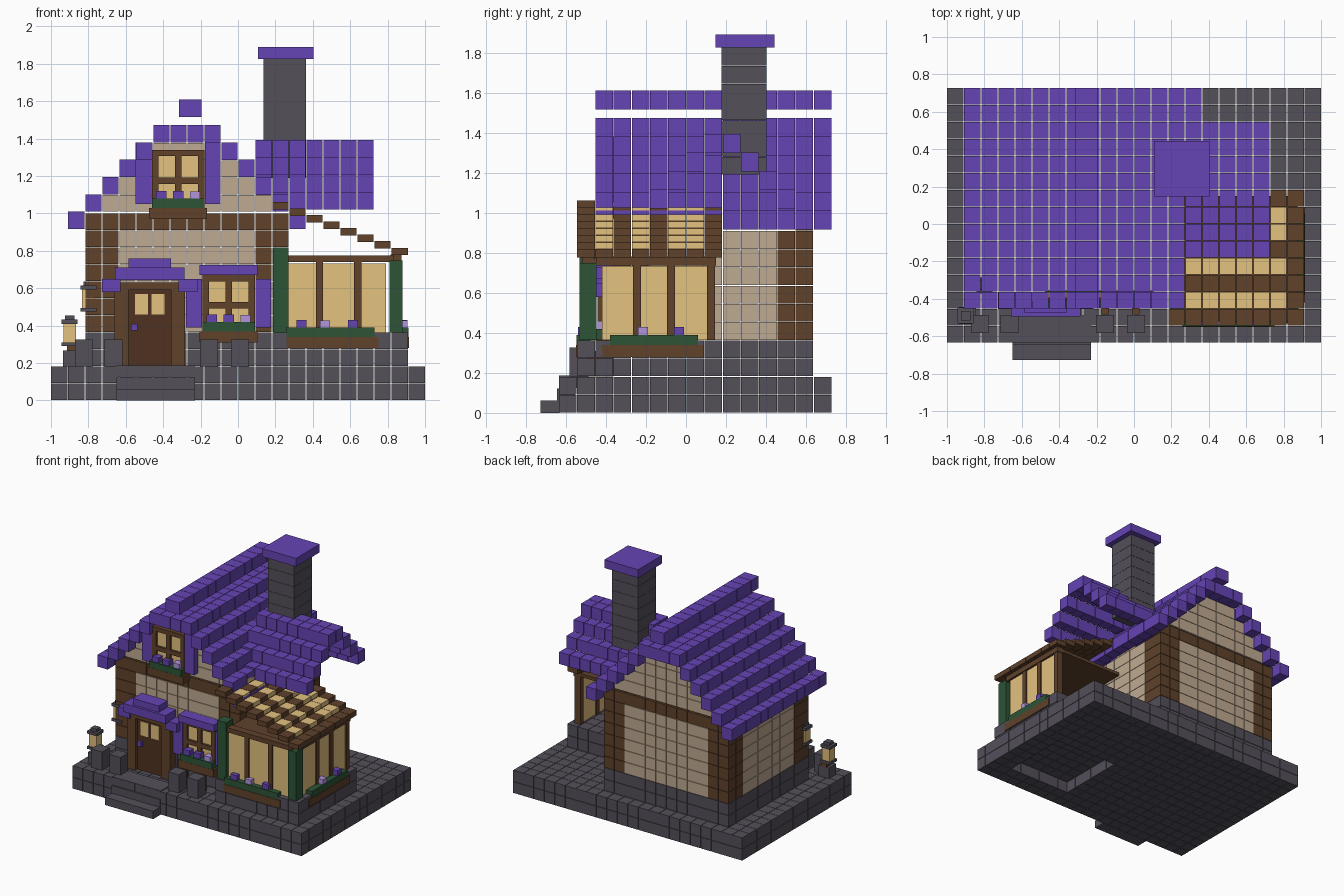
import bpy
import bmesh
from mathutils import Matrix, Vector

cube = bpy.data.objects.get("Cube")
if cube:
    bpy.data.objects.remove(cube, do_unlink=True)

BLOCK = 2 / 22
GAP = 0.0015
X_ORIGIN, Y_ORIGIN = -1.0, -0.636
FRONT = Y_ORIGIN + 3 * BLOCK          # front wall plane
BASE_TOP, FLOOR, EAVE = 2 * BLOCK, 4 * BLOCK, 0.915
ROOF_STEP, ROOF_THICK = 0.0925, 0.0965


def material(name, *color):
    mat = bpy.data.materials.new(name)
    mat.use_nodes = True
    rgba = (*color, 1)
    mat.diffuse_color = rgba
    for node in mat.node_tree.nodes:
        if node.type == 'BSDF_PRINCIPLED':
            node.inputs["Base Color"].default_value = rgba
            node.inputs["Roughness"].default_value = 0.9
    return mat


stone = material("stone grey", .088, .08, .102)
wood = material("timber brown", .115, .054, .024)
door_wood = material("door brown", .078, .032, .014)
purple = material("roof purple", .133, .058, .46)
glass = material("warm window", .77, .54, .215)
plaster = material("plaster beige", .52, .4, .285)
green = material("leaf green", .025, .09, .037)
lilac = material("lilac petal", .45, .3, .74)


def part(name, mat, boxes):
    """One object made of axis aligned boxes (x0, x1, y0, y1, z0, z1)."""
    bm = bmesh.new()
    for x0, x1, y0, y1, z0, z1 in boxes:
        center = Vector((x0 + x1, y0 + y1, z0 + z1)) / 2
        size = Matrix.Diagonal((x1 - x0, y1 - y0, z1 - z0, 1))
        bmesh.ops.create_cube(bm, size=1, matrix=Matrix.Translation(center) @ size)
    mesh = bpy.data.meshes.new(name)
    bm.to_mesh(mesh)
    bm.free()
    mesh.materials.append(mat)
    obj = bpy.data.objects.new(name, mesh)
    bpy.context.collection.objects.link(obj)
    return obj


def blocks(columns, rows, z, layers=1, height=BLOCK):
    """Separate blocks filling ranges of grid columns and rows."""
    result = []
    for i in range(*columns):
        for j in range(*rows):
            for k in range(layers):
                x, y, low = X_ORIGIN + i * BLOCK, Y_ORIGIN + j * BLOCK, z + k * height
                result.append((x + GAP, x + BLOCK - GAP, y + GAP, y + BLOCK - GAP,
                               low + GAP, low + height - GAP))
    return result


def box(x, y, z, width, depth, height):
    """Box given by the centre of its underside."""
    return (x - width / 2, x + width / 2, y - depth / 2, y + depth / 2, z, z + height)


# Stone base with a hollow below the sunroom, foundations and entrance steps
part("base_bottom", stone, blocks((0, 14), (0, 15), 0) + blocks((20, 22), (0, 15), 0)
     + blocks((14, 20), (0, 2), 0) + blocks((14, 20), (8, 15), 0))
part("base_top", stone, blocks((0, 22), (0, 15), BLOCK))
part("foundation", stone, blocks((2, 14), (3, 14), BASE_TOP, 2))
part("sunroom_foundation", stone, blocks((13, 21), (1, 9), BASE_TOP, 2))
part("front_steps", stone, [box(-.44, -.68, 0, .42, .095, .062),
                            box(-.44, -.6, .062, .42, .09, .06),
                            box(-.44, -.56, .125, .42, .148, .062)])

# Walls with two-block corner posts
WALL_LAYERS = 6
for label, row in (("front", 3), ("back", 13)):
    part(label + "_wall", plaster, blocks((4, 12), (row, row + 1), FLOOR, WALL_LAYERS))
    part(label + "_posts", wood, blocks((2, 4), (row, row + 1), FLOOR, WALL_LAYERS)
         + blocks((12, 14), (row, row + 1), FLOOR, WALL_LAYERS))
    part(label + "_beam", wood, blocks((2, 14), (row, row + 1), 10 * BLOCK))
    gable = []
    for k in range(4):
        gable += blocks((3 + k, 13 - k), (row, row + 1), EAVE + (k + 1) * ROOF_STEP, 1, ROOF_STEP)
    part(label + "_gable", plaster, gable)
for label, column in (("right", 2), ("left", 13)):
    part(label + "_wall", plaster, blocks((column, column + 1), (5, 12), FLOOR, WALL_LAYERS))
    part(label + "_posts", wood, blocks((column, column + 1), (4, 5), FLOOR, WALL_LAYERS)
         + blocks((column, column + 1), (12, 13), FLOOR, WALL_LAYERS))

# Main stepped roof
roof = []
for k in range(6):
    z = EAVE + k * ROOF_STEP
    for column in (1 + k, 14 - k):
        roof += blocks((column, column + 1), (2, 15), z, 1, ROOF_THICK)
roof += blocks((7, 9), (2, 15), EAVE + 5 * ROOF_STEP, 1, ROOF_THICK)
part("main_roof", purple, roof)
ridge = [box(-.255, (b[2] + b[3]) / 2, 1.515, .12, b[3] - b[2], .095)
         for b in blocks((8, 9), (2, 15), 0)]
part("roof_ridge", purple, ridge)

# Stepped cross roof over the left side
cross = []
for k in range(4):
    for row in (5 + k, 12 - k):
        cross += blocks((12, 19), (row, row + 1), 1.02 + k * ROOF_STEP, 1, ROOF_THICK)
part("cross_roof", purple, cross)

# Chimney
part("chimney", stone, [box(.25, .29, 1.19 + k * BLOCK, .225, .225, BLOCK - GAP) for k in range(7)])
part("chimney_cap", purple, [box(.255, .295, 1.825, .295, .295, .065)])


def flowers(name, z, purple_points, lilac_points):
    part(name + "_purple", purple, [box(x, y, z, .055, .05, .04) for x, y in purple_points])
    part(name + "_lilac", lilac, [box(x, y, z, .055, .05, .038) for x, y in lilac_points])


def window(name, x, z, height, shutter_z, shutter_height):
    width, bar, y = .28, .034, FRONT - .025
    part(name + "_glass", glass, [box(x, y + .01, z, width, .03, height)])
    frame = [box(x + s * (width - bar) / 2, y, z, bar, .05, height) for s in (-1, 0, 1)]
    frame += [box(x, y, z + t * (height - bar), width, .046, bar) for t in (0, .46, 1)]
    part(name + "_frame", wood, frame)
    part(name + "_shutters", purple,
         [box(x + s * .185, y, shutter_z, .085, .05, shutter_height) for s in (-1, 1)])
    part(name + "_planter", green, [box(x, y - .018, z, width, .09, .05)])
    part(name + "_planter_box", wood, [box(x, y - .016, z - .06, width + .03, .096, .06)])
    flowers(name + "_flowers", z + .05, [(x - .09, y - .03), (x, y - .03)], [(x + .09, y - .03)])


window("lower_window", -.05, .37, .3, .39, .26)
window("gable_window", -.32, 1.03, .31, 1.05, .33)
part("window_awning", purple, [box(-.05, FRONT - .043, .67, .31, .09, .055)])

# Front door with its stepped canopy
DOOR_X = -.472
part("door_frame", wood, [box(DOOR_X + s * .15, FRONT - .04, BASE_TOP, .075, .08, .45) for s in (-1, 1)]
     + [box(DOOR_X, FRONT - .04, .59, .37, .078, .04)])
part("door", door_wood, [box(DOOR_X, FRONT - .03, BASE_TOP, .24, .05, .41)])
part("door_panes", glass, [box(DOOR_X + s * .045, FRONT - .056, .46, .07, .008, .11) for s in (-1, 1)])
part("door_knob", purple, [box(-.555, FRONT - .065, .375, .035, .025, .035)])
part("door_canopy", purple, [box(DOOR_X, FRONT - .065, .645, .37, .13, .065),
                             box(DOOR_X, FRONT - .055, .71, .225, .11, .05)]
     + [box(DOOR_X + s * .205, FRONT - .045, .58, .1, .09, .07) for s in (-1, 1)])

# Stone pillars in front of the house
part("front_pillars", stone, [box(x, -.535, BASE_TOP, .095, .095, .145)
                              for x in (-.825, -.665, -.155, .01)])
part("planter_braces", wood, [box(x, -.46, BASE_TOP, .04, .05, .12) for x in (-.155, .01)])


def lantern(name, x, y, z, height):
    part(name + "_light", glass, [box(x, y, z, .066, .066, height)])
    part(name + "_metal", stone, [box(x, y, z - .02, .085, .085, .02),
                                  box(x, y, z + height, .085, .085, .022),
                                  box(x, y, z + height + .022, .05, .05, .022)])


lantern("standing_lantern", -.9, -.49, .31, .1)
lantern("wall_lantern", -.8, -.328, .495, .097)
part("lantern_stand", stone, [box(-.89, -.49, BASE_TOP, .09, .09, .085)])
part("lantern_post", wood, [box(-.89, -.47, .26, .05, .05, .03)])

# Sunroom: glass on two sides, open at the back, flat timber ceiling
SUN_FRONT, SUN_SIDE = -.49, .845
part("sunroom_glass", glass, [box(.53, SUN_FRONT, FLOOR, .52, .03, .37),
                              box(SUN_SIDE, -.15, FLOOR, .03, .54, .37)])
part("sunroom_mullions", wood,
     [box(x, SUN_FRONT, FLOOR, .038, .05, .38) for x in (.435, .64)]
     + [box(SUN_SIDE, y, FLOOR, .05, .038, .38) for y in (-.245, -.075, .125)])
part("sunroom_beams", wood, [box(.55, SUN_FRONT, .74, .57, .06, .036),
                             box(SUN_SIDE, -.15, .735, .06, .6, .045)])
part("sunroom_ceiling", wood, [box(.55, -.165, .745, .56, .63, .025)])
part("sunroom_posts", green, [box(.23, SUN_FRONT, FLOOR, .08, .085, .455),
                              box(SUN_SIDE, SUN_FRONT, FLOOR, .07, .085, .385)])

# Sunroom planters
part("sunroom_planters", green, [box(.495, -.512, .34, .47, .07, .05),
                                 box(.876, -.16, .34, .07, .44, .05)])
part("sunroom_planter_boxes", wood, [box(.505, -.515, .28, .49, .07, .06),
                                     box(.876, -.165, .28, .075, .51, .06)])
flowers("front_planter_flowers", .39, [(.34, -.515), (.615, -.515)], [(.465, -.515)])
flowers("side_planter_flowers", .39, [(.88, -.035)], [(.88, -.215)])

# Striped sloping sunroom roof, timber underneath
slats, panes = [], []
for row in range(1, 9):
    for column in range(13, 21):
        low = 1.02 - .035 * (column - 13)
        if row in (2, 4, 6, 7) and column < 20:
            slats += blocks((column, column + 1), (row, row + 1), low, 1, .012)
            panes += blocks((column, column + 1), (row, row + 1), low + .008, 1, .035)
        else:
            slats += blocks((column, column + 1), (row, row + 1), low, 1, .043)
part("sunroom_roof_slats", wood, slats)
part("sunroom_roof_panes", glass, panes)
